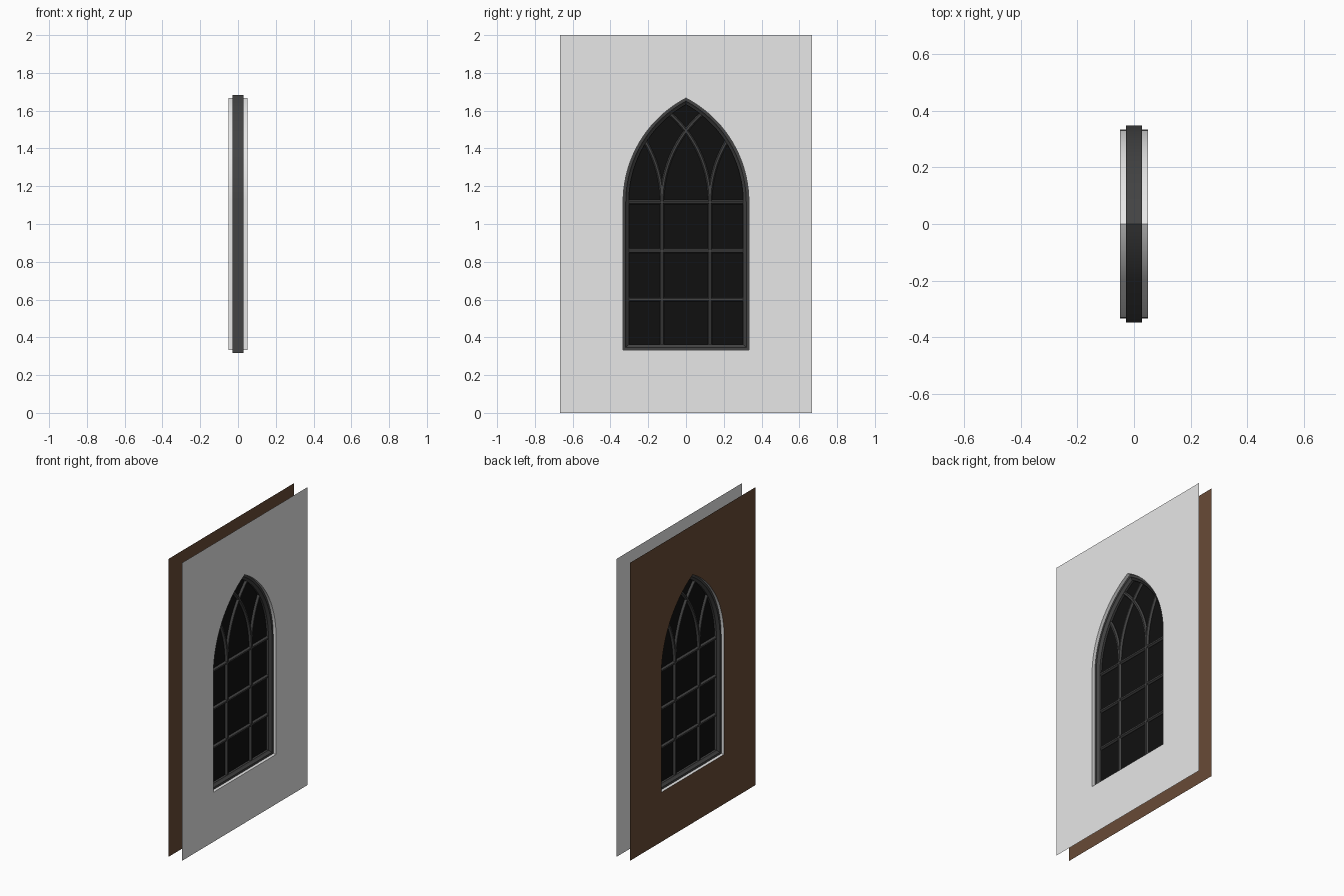
import bpy
import math

if "Cube" in bpy.data.objects:
    bpy.data.objects.remove(bpy.data.objects["Cube"])

# Main dimensions: the opening half width, sill, spring line and arch radius
HALF, SILL, SPRING, RADIUS = 0.333, 0.333, 1.117, 0.62
CENTRE = RADIUS - HALF          # arch centres sit this far past the middle
WALL_X, WALL_Y, TOP = 0.05, 0.667, 2.0
MULLION = 0.127
STEPS = 20


def material(name, rgb):
    m = bpy.data.materials.new(name)
    m.diffuse_color = (*rgb, 1.0)
    m.use_nodes = True
    m.node_tree.nodes["Principled BSDF"].inputs["Base Color"].default_value = m.diffuse_color
    return m


plaster = material("light grey plaster", (0.8, 0.8, 0.8))
brown = material("brown wall", (0.14, 0.07, 0.037))
iron = material("dark grey frame", (0.056, 0.056, 0.056))
black = material("black glass", (0.005, 0.005, 0.005))


def build(name, verts, faces, mat, smooth=False):
    mesh = bpy.data.meshes.new(name)
    mesh.from_pydata(verts, [], faces)
    mesh.materials.append(mat)
    mesh.update()
    obj = bpy.data.objects.new(name, mesh)
    bpy.context.collection.objects.link(obj)
    if smooth:
        bpy.ops.object.select_all(action='DESELECT')
        obj.select_set(True)
        bpy.context.view_layer.objects.active = obj
        bpy.ops.object.shade_smooth_by_angle(angle=math.radians(25))
    return obj


def half_outline(d):
    """Right half of the pointed arch grown by d, from sill middle to apex."""
    r = RADIUS + d
    end = math.acos(CENTRE / r)
    pts = [(0.0, SILL - d), (HALF + d, SILL - d)]
    for i in range(STEPS + 1):
        a = end * i / STEPS
        pts.append((r * math.cos(a) - CENTRE, SPRING + r * math.sin(a)))
    pts[-1] = (0.0, pts[-1][1])
    return pts


def outline(d):
    """Whole arch outline, counter-clockwise seen from +x."""
    h = half_outline(d)
    return h + [(-y, z) for y, z in h[-2:0:-1]]


def bridge(loops, n, closed):
    """Quads joining consecutive loops of n points each."""
    faces = []
    for k in range(loops if closed else loops - 1):
        a, b = k * n, ((k + 1) % loops) * n
        for i in range(n):
            j = (i + 1) % n
            faces.append((a + i, a + j, b + j, b + i))
    return faces


# Two wall sheets, each made of mirrored halves around the opening
def wall(name, x, mat):
    h = half_outline(0)
    right = [(0.0, 0.0), (WALL_Y, 0.0), (WALL_Y, TOP), (0.0, TOP)] + h[::-1]
    n = len(right)
    verts = [(x, y, z) for y, z in right] + [(x, -y, z) for y, z in right]
    a, b = list(range(n)), list(range(2 * n - 1, n - 1, -1))
    if x < 0:
        a, b = a[::-1], b[::-1]
    build(name, verts, [a, b], mat)


wall("outer_wall", WALL_X, plaster)
wall("inner_wall", -WALL_X, brown)

# Reveal lining the opening between the sheets
ring = outline(0)
build("window_reveal", [(x, y, z) for x in (WALL_X, -WALL_X) for y, z in ring],
      [f[::-1] for f in bridge(2, len(ring), False)], plaster, True)

# Moulded frame: section given as (offset from opening, depth)
front = [(0.015, 0.029), (-0.014, 0.029), (-0.018, 0.023), (-0.03, 0.014)]
section = front + [(d, -x) for d, x in reversed(front)]
verts = [(x, y, z) for d, x in section for y, z in outline(d)]
build("window_frame", verts, bridge(len(section), len(ring), True), iron, True)

# Glass pane
pane = outline(-0.025)
build("glass", [(0.0, y, z) for y, z in pane], [range(len(pane))], black)


# Glazing bars: a chamfered section swept along a path in the yz plane
BAR = [(0.011, 0.005), (0.005, 0.014), (-0.005, 0.014), (-0.011, 0.005),
       (-0.011, -0.005), (-0.005, -0.014), (0.005, -0.014), (0.011, -0.005)]


def bar(name, path):
    verts = []
    for i, (y, z) in enumerate(path):
        p, q = path[max(i - 1, 0)], path[min(i + 1, len(path) - 1)]
        dy, dz = q[0] - p[0], q[1] - p[1]
        l = math.hypot(dy, dz)
        verts += [(x, y + w * dz / l, z - w * dy / l) for w, x in BAR]
    n, k = len(BAR), len(path)
    faces = bridge(k, n, False)
    faces += [list(range(n))[::-1], list(range((k - 1) * n, k * n))]
    build(name, verts, faces, iron, True)


def tracery(start, lean, meet):
    """Arc rising from the spring line, leaning to +y or -y up to the frame.
    meet is the y where it reaches the frame."""
    end = math.acos((RADIUS - abs(meet - start)) / RADIUS)
    pts = []
    for i in range(STEPS + 1):
        a = end * i / STEPS
        pts.append((start + lean * RADIUS * (1 - math.cos(a)),
                    SPRING + RADIUS * math.sin(a)))
    return pts


for i, z in enumerate((0.6, 0.858, 1.115)):
    bar(f"horizontal_bar_{i + 1}", [(-HALF + 0.01, z), (HALF - 0.01, z)])

for side, s in (("right", 1), ("left", -1)):
    y = s * MULLION
    bar(f"{side}_vertical_bar", [(y, SILL + 0.01), (y, SPRING)])
    bar(f"{side}_outer_tracery", tracery(y, s, s * (MULLION + HALF) / 2))
    bar(f"{side}_inner_tracery", tracery(y, -s, s * (MULLION - HALF) / 2))
